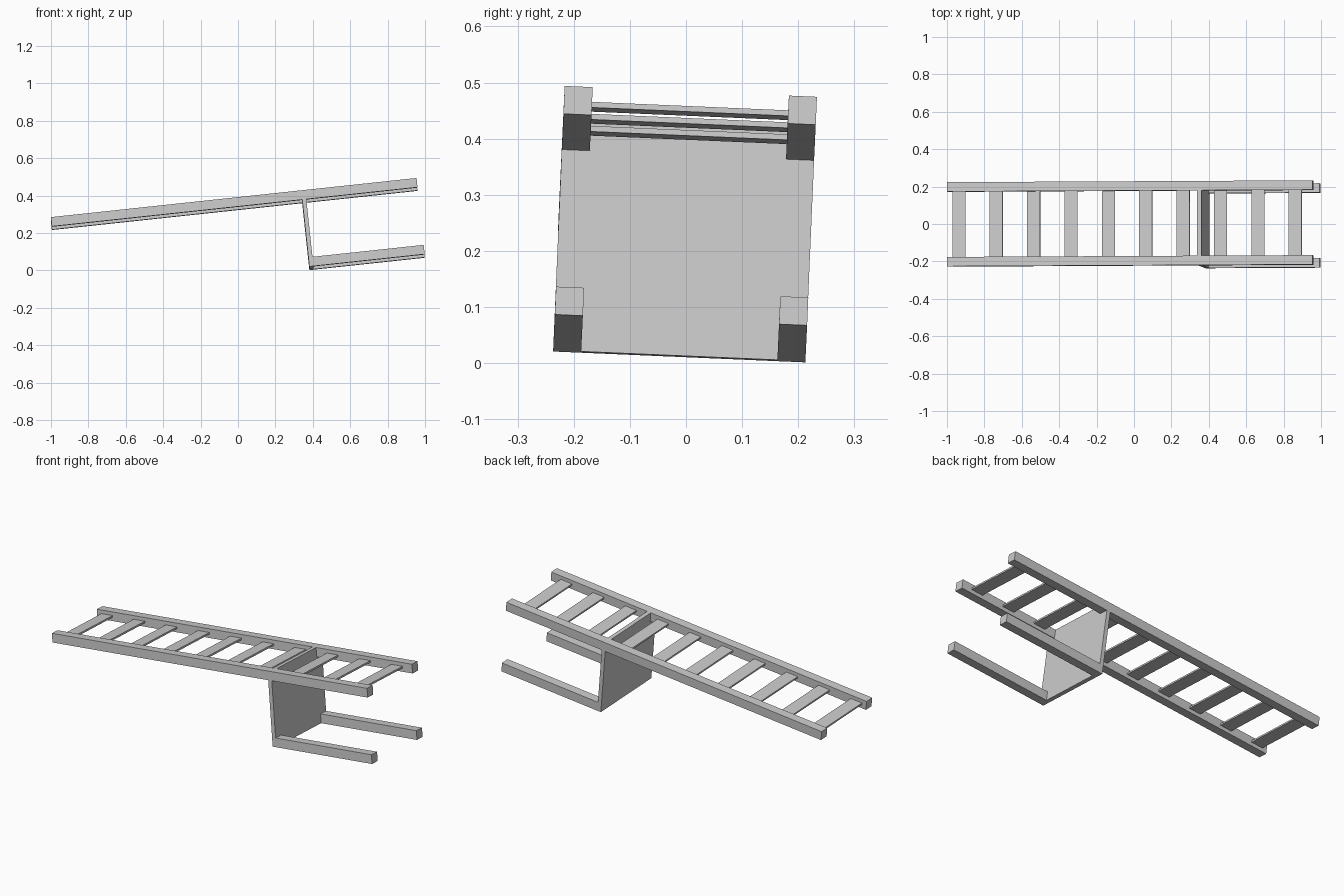
import bpy
from mathutils import Matrix, Vector

if "Cube" in bpy.data.objects:
    bpy.data.objects.remove(bpy.data.objects["Cube"])

# one plain grey for the whole structure
grey = bpy.data.materials.new("plain grey")
grey.diffuse_color = (0.6, 0.6, 0.6, 1)
grey.use_nodes = True
grey.node_tree.nodes["Principled BSDF"].inputs["Base Color"].default_value = grey.diffuse_color

# tilted frame: u runs along the rails, v across, w upwards;
# the origin is midway between the raised ends of the upper rails
u = Vector((0.9943, 0.005, 0.1064)).normalized()
v = Vector((0, 0.999, -0.043))
v = (v - u * v.dot(u)).normalized()
w = u.cross(v)
frame = Matrix((u, v, w)).transposed().to_4x4()
frame.translation = (0.957, 0.0075, 0.4595)


def box(name, us, vs, ws):
    """Box between (low, high) limits along each frame axis."""
    bpy.ops.mesh.primitive_cube_add(size=1)
    ob = bpy.context.object
    ob.name = name
    ob.data.materials.append(grey)
    limits = (us, vs, ws)
    size = Matrix.Diagonal([hi - lo for lo, hi in limits] + [1])
    centre = Matrix.Translation([(lo + hi) / 2 for lo, hi in limits])
    ob.data.transform(frame @ centre @ size)
    return ob


LENGTH, HALF, DROP = 1.966, 0.025, 0.36
PLATE = -0.62

# long upper rails and short lower rails
for side, y in (("front", -0.2), ("back", 0.2)):
    across = (y - HALF, y + HALF)
    box(side + "_upper_rail", (-LENGTH, 0), across, (-HALF, HALF))
    box(side + "_lower_rail", (PLATE, 0), across, (-DROP - HALF, -DROP + HALF))

# upright plate joining the two levels
box("upright_plate", (PLATE, PLATE + 0.022), (-0.225, 0.225), (-DROP - HALF, HALF))

# flat rungs between the upper rails
for i in range(10):
    c = -0.095 - 0.201 * i
    box("rung_%d" % (i + 1), (c - 0.035, c + 0.035), (-0.175, 0.175), (-0.005, 0.005))
